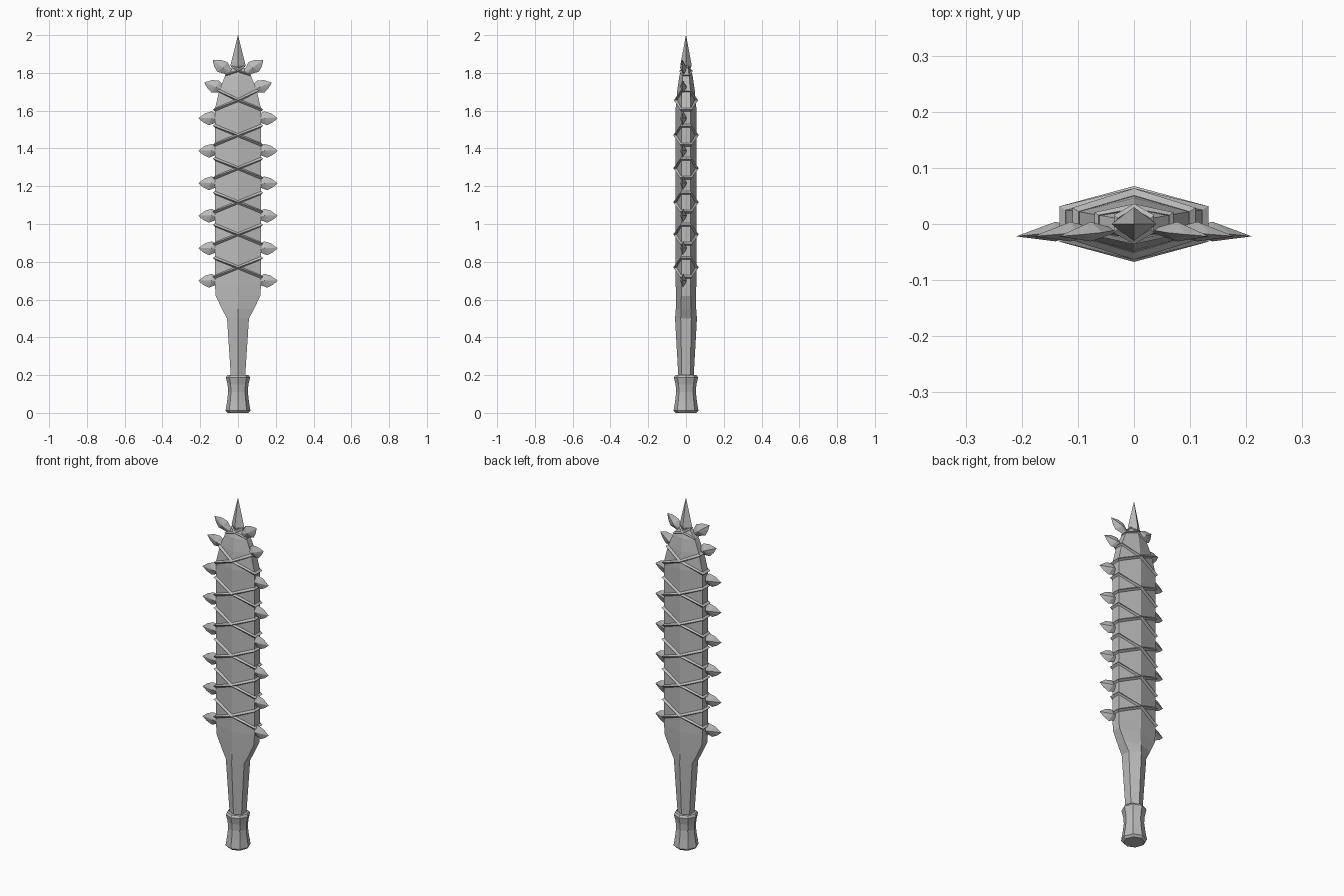
import bpy, bmesh, math
from mathutils import Matrix, Vector

if "Cube" in bpy.data.objects:
    bpy.data.objects.remove(bpy.data.objects["Cube"])

grey = bpy.data.materials.new("plain grey")
grey.use_nodes = True
grey.diffuse_color = (0.5, 0.5, 0.5, 1)
grey.node_tree.nodes["Principled BSDF"].inputs["Base Color"].default_value = (0.5, 0.5, 0.5, 1)


def make(name, bm):
    bmesh.ops.recalc_face_normals(bm, faces=bm.faces)
    mesh = bpy.data.meshes.new(name)
    bm.to_mesh(mesh)
    bm.free()
    mesh.materials.append(grey)
    ob = bpy.data.objects.new(name, mesh)
    bpy.context.collection.objects.link(ob)
    return ob


def loft(name, rings, closed=False):
    """Skin a list of point rings; cap the ends unless the loft closes on itself."""
    bm = bmesh.new()
    loops = [[bm.verts.new(p) for p in ring] for ring in rings]
    pairs = list(zip(loops, loops[1:]))
    if closed:
        pairs.append((loops[-1], loops[0]))
    for a, b in pairs:
        for i in range(len(a)):
            j = (i + 1) % len(a)
            bm.faces.new((a[i], a[j], b[j], b[i]))
    if not closed:
        bm.faces.new(loops[0])
        bm.faces.new(loops[-1])
    return make(name, bm)


# Club profile: height, half width, ridge depth, half depth of the flat edge
PROFILE = [(0.18, 0.037, 0.040, 0.022), (0.50, 0.058, 0.058, 0.028),
           (0.55, 0.085, 0.054, 0.026), (0.62, 0.118, 0.052, 0.025),
           (0.68, 0.122, 0.055, 0.025), (1.61, 0.122, 0.055, 0.025),
           (1.71, 0.098, 0.046, 0.022), (1.78, 0.070, 0.036, 0.017),
           (1.83, 0.030, 0.022, 0.010)]


def section(w, d, e):
    return [(w, -e), (w, e), (0, d), (-w, e), (-w, -e), (0, -d)]


def size_at(z):
    for a, b in zip(PROFILE, PROFILE[1:]):
        if z <= b[0]:
            t = (z - a[0]) / (b[0] - a[0])
            return [p + (q - p) * t for p, q in zip(a[1:], b[1:])]
    return PROFILE[-1][1:]


loft("club_body", [[(x, y, z) for x, y in section(w, d, e)] for z, w, d, e in PROFILE])

# Flared eight-sided grip
GRIP = [(0.0, 0.054), (0.012, 0.066), (0.06, 0.058), (0.11, 0.052),
        (0.15, 0.055), (0.188, 0.064), (0.20, 0.056)]
loft("grip", [[(r * math.cos(k * math.pi / 4), r * math.sin(k * math.pi / 4), z)
               for k in range(8)] for z, r in GRIP])

# Four-sided point on top
POINT = [(1.79, 0.012, 0.012), (1.84, 0.040, 0.030), (2.0, 0.0005, 0.0005)]
loft("top_point", [[(w, 0, z), (0, d, z), (-w, 0, z), (0, -d, z)] for z, w, d in POINT])


# Tilted cord bands, crossing on both ridges
def cord(name, z, rise, side, r):
    path = []
    for i in range(6):
        edge = 0 if i in (2, 5) else (1 if i < 2 else -1)
        h = z + rise * side * edge
        x, y = section(*size_at(h))[i]
        path.append(Vector((x, y, h)))
    rings = []
    for p in path:
        out = Vector((p.x * 0.5, p.y * 1.5, 0)).normalized() * r
        up = Vector((0, 0, r))
        rings.append([p + out * 1.4, p + up, p - out, p - up])
    loft(name, rings, closed=True)


for n, z in enumerate([0.77, 0.945, 1.115, 1.295, 1.47, 1.655, 1.81]):
    for side, label in ((1, "rising"), (-1, "falling")):
        last = n == 6
        cord(f"cord_{label}_{n + 1}", z, 0.022 if last else 0.05, side, 0.006 if last else 0.009)


# Curved fang: leaf outline pinched to a rim, with a ridge on each face
OUTLINE = [(-0.03, 0.012), (0.0, 0.022), (0.03, 0.036), (0.065, 0.026), (0.10, 0.0),
           (0.075, -0.022), (0.045, -0.037), (0.02, -0.028), (-0.03, -0.012)]


def fang(name, side, x, z, angle):
    bm = bmesh.new()
    rim = [bm.verts.new((u, -0.012 - max(u, 0) * 0.1, v)) for u, v in OUTLINE]
    front = bm.verts.new((0.03, -0.031, 0))
    back = bm.verts.new((0.03, 0.004, 0))
    for i in range(len(rim)):
        a, b = rim[i], rim[(i + 1) % len(rim)]
        bm.faces.new((a, b, front))
        bm.faces.new((b, a, back))
    place = Matrix.Translation((x, 0, z)) @ Matrix.Rotation(-math.radians(angle), 4, 'Y')
    bm.transform(Matrix.Diagonal((side, 1, 1, 1)) @ place)
    make(name, bm)


FANGS = [(0.11, 0.70 + 0.172 * k, 0) for k in range(6)] + [(0.085, 1.715, 20), (0.053, 1.81, 36)]
for n, (x, z, angle) in enumerate(FANGS):
    for side, label in ((1, "left"), (-1, "right")):
        fang(f"{label}_fang_{n + 1}", side, x, z, angle)
